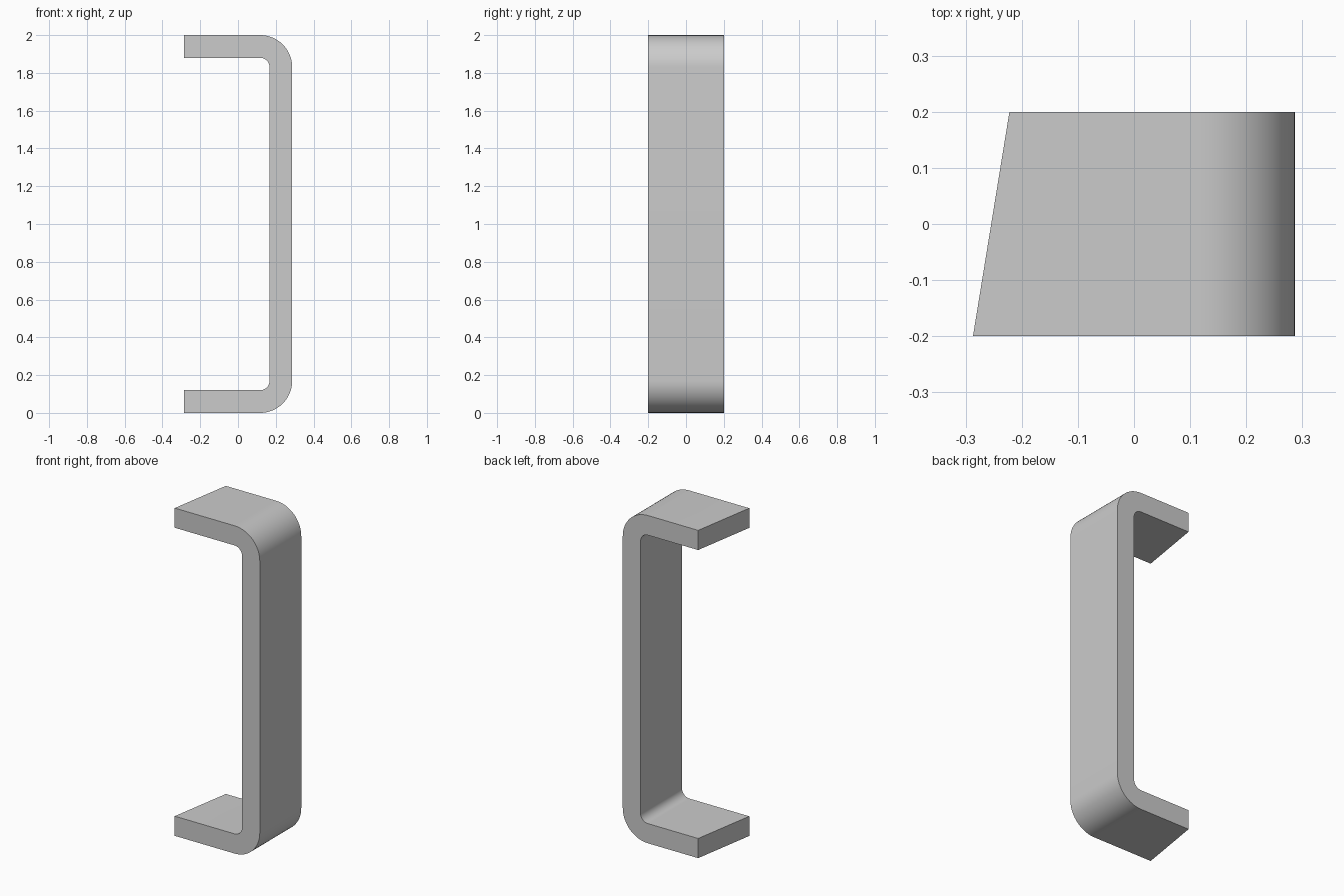
import bpy, bmesh, math

cube = bpy.data.objects.get("Cube")
if cube:
    bpy.data.objects.remove(cube, do_unlink=True)

HEIGHT, HALF_DEPTH, THICK = 2.0, 0.2, 0.12
OUTER_X, OUTER_R, INNER_R = 0.287, 0.17, 0.05
END_FRONT, END_BACK = -0.287, -0.222
STEPS = 16


def arc(cx, cz, radius, start, end):
    """Points of an arc in the xz plane, angles in degrees."""
    angles = [math.radians(start + (end - start) * i / STEPS) for i in range(STEPS + 1)]
    return [(cx + radius * math.cos(a), cz + radius * math.sin(a)) for a in angles]


def bracket_profile(end_x):
    """Closed C-shaped outline with its free ends at end_x."""
    cx = OUTER_X - OUTER_R
    low, high = OUTER_R, HEIGHT - OUTER_R
    outer = arc(cx, low, OUTER_R, -90, 0) + arc(cx, high, OUTER_R, 0, 90)
    inner = arc(cx, high, INNER_R, 90, 0) + arc(cx, low, INNER_R, 0, -90)
    return ([(end_x, 0)] + outer + [(end_x, HEIGHT), (end_x, HEIGHT - THICK)]
            + inner + [(end_x, THICK)])


# Bent flat bar: front and back outlines bridged, free ends cut at a slant
bm = bmesh.new()
front = [bm.verts.new((x, -HALF_DEPTH, z)) for x, z in bracket_profile(END_FRONT)]
back = [bm.verts.new((x, HALF_DEPTH, z)) for x, z in bracket_profile(END_BACK)]
bm.faces.new(front)
bm.faces.new(list(reversed(back)))
count = len(front)
for i in range(count):
    j = (i + 1) % count
    bm.faces.new((front[j], front[i], back[i], back[j]))
bmesh.ops.recalc_face_normals(bm, faces=bm.faces)
mesh = bpy.data.meshes.new("bent_bracket")
bm.to_mesh(mesh)
bm.free()
bracket = bpy.data.objects.new("bent_bracket", mesh)
bpy.context.collection.objects.link(bracket)

# Plain grey finish
grey = bpy.data.materials.new("light_grey")
grey.use_nodes = True
colour = (0.6, 0.6, 0.6, 1)
grey.diffuse_color = colour
grey.node_tree.nodes["Principled BSDF"].inputs["Base Color"].default_value = colour
mesh.materials.append(grey)

# Smooth bends, sharp rims
bpy.ops.object.select_all(action="DESELECT")
bracket.select_set(True)
bpy.context.view_layer.objects.active = bracket
bpy.ops.object.shade_smooth_by_angle(angle=math.radians(30))
